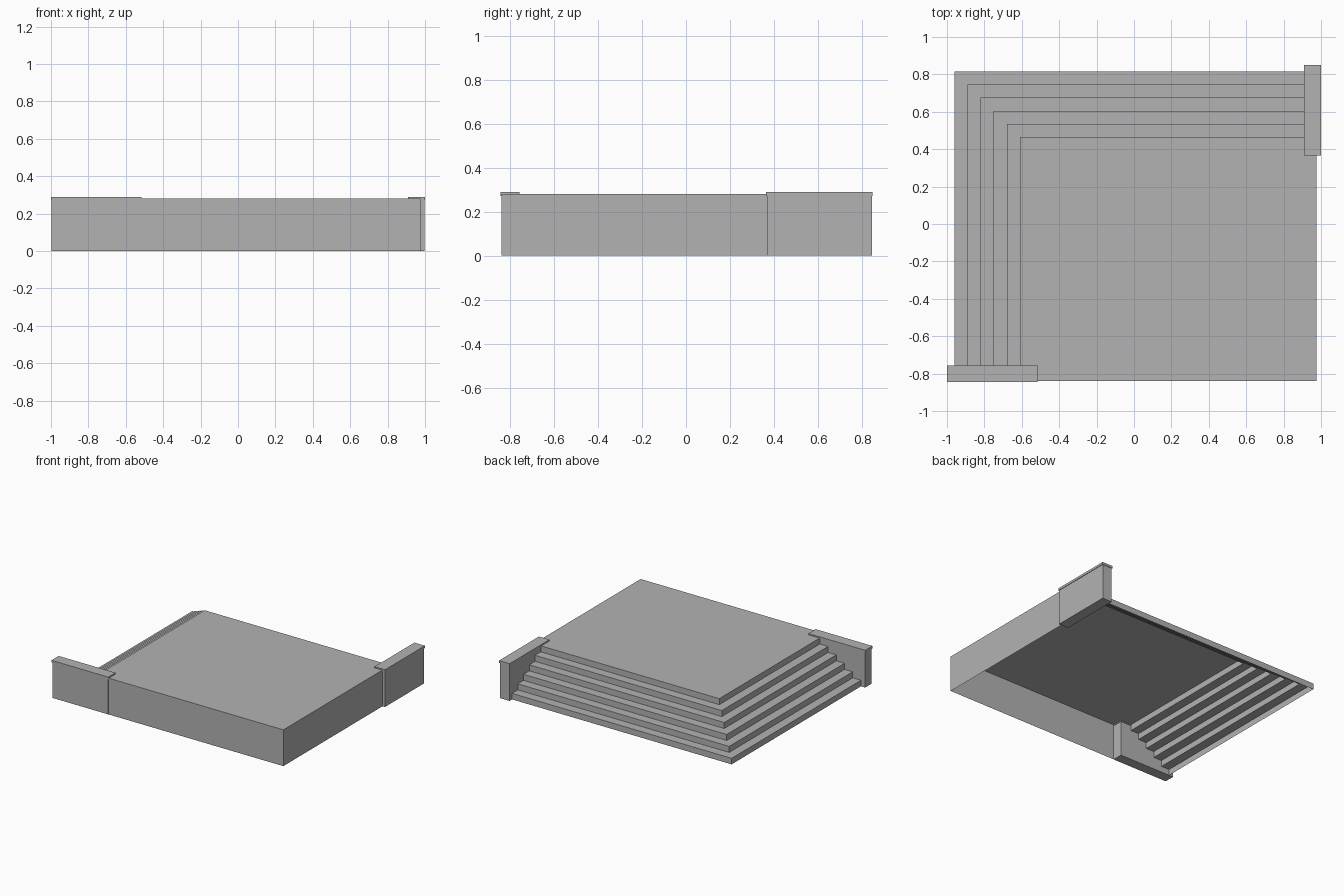
import bpy
import bmesh

if "Cube" in bpy.data.objects:
    bpy.data.objects.remove(bpy.data.objects["Cube"], do_unlink=True)

# One plain stone colour
stone = bpy.data.materials.new("stone_grey")
stone.use_nodes = True
COLOUR = (0.45, 0.45, 0.45, 1)
stone.diffuse_color = COLOUR
stone.node_tree.nodes["Principled BSDF"].inputs["Base Color"].default_value = COLOUR

STEPS, TREAD, TOP = 6, 0.07, 0.28
RISE = TOP / STEPS
BACK, RIGHT = 0.815, -0.96      # outer edges of the lowest step
FRONT, LEFT = -0.84, 0.975      # plain walls of the platform


def add_object(name, bm):
    mesh = bpy.data.meshes.new(name)
    bm.to_mesh(mesh)
    bm.free()
    mesh.materials.append(stone)
    obj = bpy.data.objects.new(name, mesh)
    bpy.context.collection.objects.link(obj)
    return obj


def add_box(name, lo, hi):
    bm = bmesh.new()
    bmesh.ops.create_cube(bm, size=1)
    for v in bm.verts:
        v.co = [lo[k] if v.co[k] < 0 else hi[k] for k in range(3)]
    return add_object(name, bm)


# Corner stairs: a stepped profile swept round the back right corner
profile = []
for i in range(STEPS):
    profile += [(i * TREAD, i * RISE), (i * TREAD, (i + 1) * RISE)]
bm = bmesh.new()
rows = []
for d, z in profile:
    path = [(RIGHT + d, -0.8), (RIGHT + d, BACK - d), (0.95, BACK - d)]
    rows.append([bm.verts.new((x, y, z)) for x, y in path])
for low, high in zip(rows, rows[1:]):
    for j in range(2):
        bm.faces.new((low[j + 1], low[j], high[j], high[j + 1]))
add_object("corner_stairs", bm)

# Platform: thin top and two walls, open underneath
inset = (STEPS - 1) * TREAD
x0, y1 = RIGHT + inset, BACK - inset
corners = [(x0, FRONT), (LEFT, FRONT), (LEFT, y1), (x0, y1)]
bm = bmesh.new()
top = [bm.verts.new((x, y, TOP)) for x, y in corners]
foot = [bm.verts.new((x, y, 0)) for x, y in corners[:3]]
bm.faces.new(top)
for j in range(2):
    bm.faces.new((foot[j], foot[j + 1], top[j + 1], top[j]))
add_object("platform", bm)

# Side piers closing the stair ends, each with a slim overhanging cap
piers = {
    "front_pier": ((-1, -0.845), (-0.515, -0.757)),
    "left_pier": ((0.91, 0.365), (1, 0.85)),
}
LIP, CAP_BASE, CAP_TOP = 0.004, 0.272, 0.29
for name, (lo, hi) in piers.items():
    add_box(name, [c + LIP for c in lo] + [0], [c - LIP for c in hi] + [CAP_BASE])
    add_box(name + "_cap", [*lo, CAP_BASE], [*hi, CAP_TOP])
